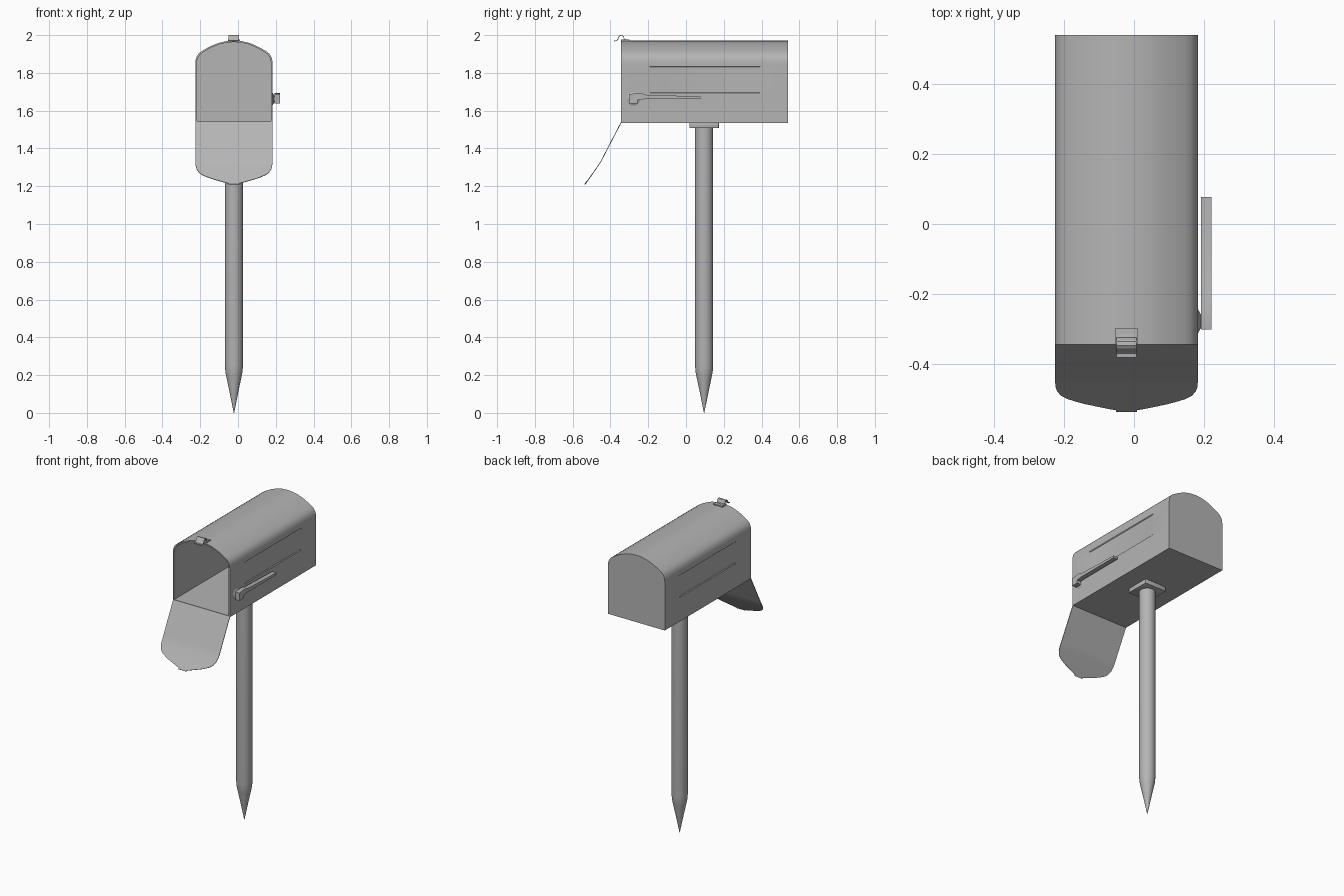
import bpy, bmesh, math

if "Cube" in bpy.data.objects:
    bpy.data.objects.remove(bpy.data.objects["Cube"])

CX = -0.0215   # mailbox centre line
HW = 0.204     # half width of the box
Z0 = 1.536     # underside of the box

grey = bpy.data.materials.new("painted_metal")
grey.diffuse_color = (0.46, 0.46, 0.46, 1)
grey.use_nodes = True
grey.node_tree.nodes["Principled BSDF"].inputs["Base Color"].default_value = grey.diffuse_color


def finish(name, bm, thickness=0, bevel=0):
    bmesh.ops.recalc_face_normals(bm, faces=bm.faces)
    me = bpy.data.meshes.new(name)
    bm.to_mesh(me)
    bm.free()
    me.materials.append(grey)
    ob = bpy.data.objects.new(name, me)
    bpy.context.collection.objects.link(ob)
    bpy.ops.object.select_all(action='DESELECT')
    bpy.context.view_layer.objects.active = ob
    ob.select_set(True)
    if thickness:
        m = ob.modifiers.new("sheet", 'SOLIDIFY')
        m.thickness, m.offset = thickness, -1
        bpy.ops.object.modifier_apply(modifier=m.name)
    if bevel:
        m = ob.modifiers.new("edges", 'BEVEL')
        m.width, m.segments = bevel, 2
        bpy.ops.object.modifier_apply(modifier=m.name)
    bpy.ops.object.shade_smooth_by_angle(angle=math.radians(32))
    return ob


def loft(bm, rings, closed):
    """Skin consecutive rings of points with quads."""
    rows = [[bm.verts.new(p) for p in r] for r in rings]
    for a, b in zip(rows, rows[1:]):
        n = len(a)
        for i in range(n if closed else n - 1):
            j = (i + 1) % n
            bm.faces.new((a[i], a[j], b[j], b[i]))
    return rows


def extrude_yz(name, pts, x0, x1, bevel=0):
    """Solid from a side profile, spanning x0 to x1."""
    bm = bmesh.new()
    rows = loft(bm, [[(x, y, z) for y, z in pts] for x in (x0, x1)], True)
    for r in rows:
        bm.faces.new(r)
    return finish(name, bm, bevel=bevel)


# Box: arched section, side panels pressed in, smooth inner lining
def section(y, dent=0, inset=0):
    half = [(HW, Z0), (HW, 1.693), (HW - dent, 1.697), (HW - dent, 1.831),
            (HW, 1.835), (HW, 1.855), (0.202, 1.873), (0.196, 1.889),
            (0.185, 1.904), (0.168, 1.916), (0.145, 1.93), (0.115, 1.945),
            (0.08, 1.959), (0.04, 1.968)]
    pts = half + [(0, 1.971)] + [(-x, z) for x, z in reversed(half)]
    sx, sz = 1 - inset / HW, 1 - 2 * inset / (1.971 - Z0)
    return [(CX + x * sx, y, Z0 + inset + (z - Z0) * sz) for x, z in pts]


bm = bmesh.new()
rings = [section(y, d) for y, d in [(0.54, 0), (0.4, 0), (0.37, 0.005), (-0.17, 0.005),
                                    (-0.2, 0), (-0.345, 0)]]
rings += [section(-0.345, inset=0.008), section(0.533, inset=0.008)]
rows = loft(bm, rings, True)
for r in (rows[0], rows[-1]):
    bm.faces.new(r)
finish("mailbox_body", bm)

# Door: bent sheet hanging open, rounded at its free end
bm = bmesh.new()
door = [(-0.345, Z0 + 0.003, HW), (-0.443, 1.35, HW), (-0.452, 1.332, HW),
        (-0.467, 1.31, 0.2025), (-0.479, 1.292, 0.198), (-0.491, 1.275, 0.187),
        (-0.5, 1.262, 0.17), (-0.507, 1.252, 0.148), (-0.515, 1.241, 0.118),
        (-0.523, 1.23, 0.08), (-0.53, 1.22, 0.045), (-0.534, 1.214, 0.02)]
loft(bm, [[(CX + w * k / 6, y, z) for k in range(-6, 7)] for y, z, w in door], False)
finish("door", bm, thickness=0.004)

# Door pull: small lip at the end of the door
extrude_yz("door_pull", [(-0.528, 1.225), (-0.538, 1.211), (-0.535, 1.208),
                         (-0.525, 1.222)], CX - 0.03, CX + 0.03)

# Latch: springy clip on top of the opening
bm = bmesh.new()
clip = [(-0.315, 1.978), (-0.325, 1.979), (-0.328, 1.99), (-0.336, 1.998),
        (-0.347, 2.0), (-0.356, 1.994), (-0.362, 1.98), (-0.37, 1.972), (-0.381, 1.971)]
loft(bm, [[(CX + s * 0.028, y, z) for s in (-1, 1)] for y, z in clip], False)
finish("latch", bm, thickness=0.004)
extrude_yz("latch_base", [(-0.298, 1.965), (-0.298, 1.977), (-0.343, 1.977),
                          (-0.343, 1.965)], CX - 0.031, CX + 0.031)

# Signal flag: arm with square head
extrude_yz("flag", [(-0.302, 1.637), (-0.258, 1.637), (-0.258, 1.657), (-0.22, 1.661),
                    (0.077, 1.661), (0.077, 1.675), (-0.21, 1.684), (-0.24, 1.693),
                    (-0.302, 1.688)], 0.192, 0.222)


def lathe(name, prof, axis_point, axis, n=32):
    """Turned solid: prof is (radius, distance along axis)."""
    bm = bmesh.new()
    rings = []
    ax, ay, az = axis_point
    for r, d in prof:
        ring = []
        for i in range(n):
            c, s = (f(2 * math.pi * i / n) * r for f in (math.cos, math.sin))
            ring.append((ax + c, ay + s, az + d) if axis == 'Z' else (ax + d, ay + c, az + s))
        rings.append(ring)
    rows = loft(bm, rings, True)
    for r in (rows[0], rows[-1]):
        bm.faces.new(r)
    return finish(name, bm)


# Flag pivot: flared boss on the side wall
lathe("flag_pivot", [(0.042, 0), (0.03, 0.005), (0.02, 0.011), (0.017, 0.018)],
      (0.18, -0.278, 1.662), 'X', 20)

# Post: round stake with a pointed foot
lathe("post", [(0.001, 0.0), (0.022, 0.105), (0.04, 0.19), (0.045, 0.215),
               (0.048, 0.25), (0.048, 1.515)], (CX, 0.096, 0), 'Z')

# Mounting plate under the box
extrude_yz("mounting_plate", [(0.018, 1.508), (0.174, 1.508), (0.174, 1.54),
                              (0.018, 1.54)], CX - 0.078, CX + 0.078, bevel=0.003)
